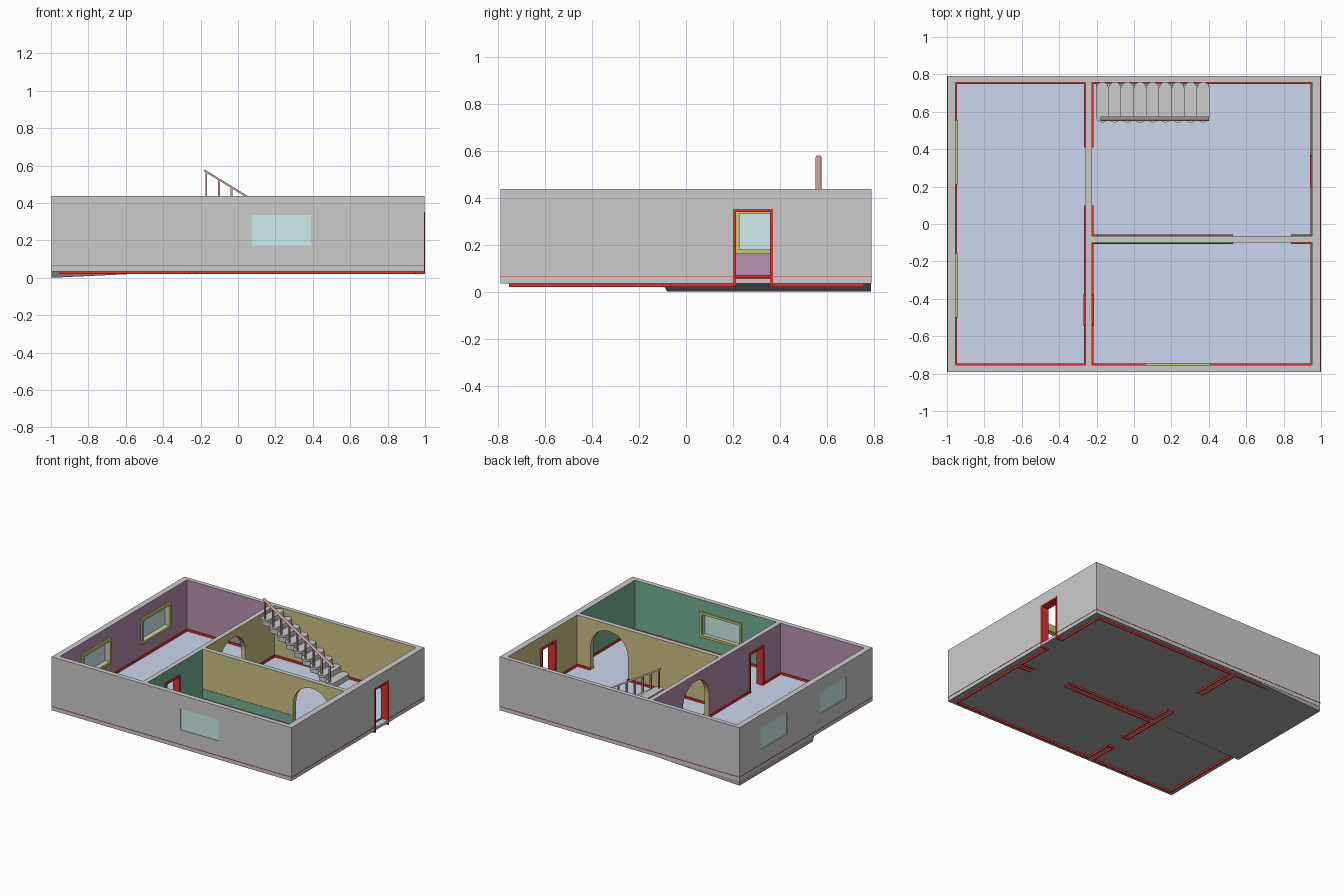
import bpy, bmesh, math
from mathutils import Vector

if "Cube" in bpy.data.objects:
    bpy.data.objects.remove(bpy.data.objects["Cube"])


def mat(name, rgb):
    m = bpy.data.materials.new(name)
    m.diffuse_color = (*rgb, 1)
    m.use_nodes = True
    m.node_tree.nodes["Principled BSDF"].inputs["Base Color"].default_value = m.diffuse_color
    return m


GREY = mat("wall_grey", (0.6, 0.6, 0.6))
DARK = mat("base_grey", (0.4, 0.4, 0.4))
PURPLE = mat("purple_paint", (0.48, 0.28, 0.43))
OLIVE = mat("olive_paint", (0.6, 0.53, 0.22))
GREEN = mat("green_paint", (0.17, 0.44, 0.29))
BLUE = mat("blue_floor", (0.6, 0.68, 0.85))
RED = mat("red_trim", (0.75, 0.03, 0.03))
LIME = mat("lime_frame", (0.55, 0.6, 0.15))
GLASS = mat("pale_glass", (0.62, 0.85, 0.85))
WOOD = mat("rail_wood", (0.6, 0.38, 0.36))


def finish(name, bm, m):
    bmesh.ops.recalc_face_normals(bm, faces=bm.faces)
    me = bpy.data.meshes.new(name)
    bm.to_mesh(me)
    bm.free()
    if m:
        me.materials.append(m)
    ob = bpy.data.objects.new(name, me)
    bpy.context.collection.objects.link(ob)
    return ob


def boxes(name, items, m=None):
    """One mesh of boxes given as (x0, x1, y0, y1, z0, z1)."""
    bm = bmesh.new()
    for x0, x1, y0, y1, z0, z1 in items:
        vs = bmesh.ops.create_cube(bm, size=1)["verts"]
        for v in vs:
            v.co = ((x0 + x1) / 2 + v.co.x * (x1 - x0),
                    (y0 + y1) / 2 + v.co.y * (y1 - y0),
                    (z0 + z1) / 2 + v.co.z * (z1 - z0))
    return finish(name, bm, m)


def prism(name, pts, offset, m=None):
    bm = bmesh.new()
    f = bm.faces.new([bm.verts.new(p) for p in pts])
    ext = bmesh.ops.extrude_face_region(bm, geom=[f], use_keep_orig=True)["geom"]
    for v in ext:
        if isinstance(v, bmesh.types.BMVert):
            v.co += Vector(offset)
    return finish(name, bm, m)


def arch_outline(a, b, z0, spring):
    r, c = (b - a) / 2, (a + b) / 2
    return [(a, z0)] + [(c - r * math.cos(t * math.pi / 20), spring + r * math.sin(t * math.pi / 20))
                        for t in range(21)] + [(b, z0)]


def frame(axis, a, b, z0, z1, t, d0, d1, sill=True):
    """Boxes round an opening that runs along x or y."""
    parts = [(a, a + t, z0, z1), (b - t, b, z0, z1), (a + t, b - t, z1 - t, z1)]
    if sill:
        parts.append((a + t, b - t, z0, z0 + t))
    return [(p, q, d0, d1, r, s) if axis == "x" else (d0, d1, p, q, r, s) for p, q, r, s in parts]


TOP, BOT, FLOOR = 0.437, 0.035, 0.055

# walls: solid block with the rooms and openings cut out
walls = boxes("walls", [(-0.998, 0.998, -0.79, 0.79, BOT, TOP)], GREY)
cutters = [
    boxes("cut_left_room", [(-0.955, -0.26, -0.753, 0.757, -0.1, 1)], PURPLE),
    boxes("cut_back_room", [(-0.225, 0.952, -0.065, 0.757, -0.1, 1)], OLIVE),
    boxes("cut_front_room", [(-0.225, 0.952, -0.753, -0.1, -0.1, 1)], GREEN),
    prism("cut_side_arch", [(-0.3, p, z) for p, z in arch_outline(0.1, 0.41, 0, 0.23)], (0.12, 0, 0), OLIVE),
    prism("cut_divider_arch", [(p, -0.2, z) for p, z in arch_outline(0.53, 0.84, 0, 0.23)], (0, 0.2, 0), OLIVE),
    boxes("cut_inner_door", [(-0.3, -0.2, -0.54, -0.38, FLOOR, 0.345)], GREY),
    boxes("cut_outer_door", [(0.9, 1.1, 0.205, 0.365, FLOOR, 0.345)], GREY),
    boxes("cut_front_window", [(0.075, 0.39, -0.9, -0.7, 0.175, 0.335)], GREY),
    boxes("cut_left_window_a", [(-1.1, -0.9, 0.225, 0.54, 0.175, 0.335)], GREY),
    boxes("cut_left_window_b", [(-1.1, -0.9, -0.485, -0.17, 0.175, 0.335)], GREY),
]
bpy.context.view_layer.objects.active = walls
for c in cutters:
    mod = walls.modifiers.new("cut", "BOOLEAN")
    mod.operation, mod.solver, mod.object = "DIFFERENCE", "EXACT", c
    mod.material_mode = "TRANSFER"
    bpy.ops.object.modifier_apply(modifier=mod.name)
    bpy.data.objects.remove(c)

# the front side of the divider is olive too, over a low green dado
slots = [m.name if m else "" for m in walls.data.materials]
for p in walls.data.polygons:
    if p.normal.y < -0.9 and abs(p.center.y + 0.1) < 0.005:
        p.material_index = slots.index("olive_paint")
boxes("green_dado", [(-0.225, 0.52, -0.103, -0.099, FLOOR, 0.14)], GREEN)

# floor, foundation slab and the sunken wedge below the left room
boxes("base_slab", [(-0.996, 0.996, -0.788, 0.788, 0.034, 0.05)], DARK)
boxes("floor", [(-0.98, 0.996, -0.775, 0.775, 0.05, FLOOR)], BLUE)
bm = bmesh.new()
ring = [[bm.verts.new(co) for co in ((-0.998, y + s, 0.0), (-0.998, y, 0.035), (-0.25, y, 0.035))]
        for y, s in ((-0.1, 0.02), (0.788, 0))]
for r in ring:
    bm.faces.new(r)
for i in range(3):
    j = (i + 1) % 3
    bm.faces.new((ring[0][i], ring[0][j], ring[1][j], ring[1][i]))
finish("sunken_wedge", bm, DARK)

# baseboards: runs along y at a fixed x, then along x at a fixed y
B0, B1, T = 0.02, 0.07, 0.008
runs = []
for x, spans in ((-0.955, [(-0.753, 0.757)]),
                 (-0.26 - T, [(-0.753, -0.545), (-0.375, 0.1), (0.41, 0.757)]),
                 (-0.225, [(-0.753, -0.545), (-0.375, -0.1), (-0.065, 0.1), (0.41, 0.757)]),
                 (0.952 - T, [(-0.753, -0.1), (-0.065, 0.2), (0.37, 0.757)])):
    runs += [(x, x + T, a, b, B0, B1) for a, b in spans]
for y, spans in ((-0.753, [(-0.955, -0.26), (-0.225, 0.952)]),
                 (-0.1 - T, [(-0.225, 0.53), (0.84, 0.952)]),
                 (-0.065, [(-0.225, 0.53), (0.84, 0.952)]),
                 (0.757 - T, [(-0.955, -0.26), (-0.225, 0.952)])):
    runs += [(a, b, y, y + T, B0, B1) for a, b in spans]
boxes("baseboards", runs, RED)

# thin red line round the outside
boxes("outer_line", [(-1, 1, -0.792, -0.785, 0.062, 0.065), (-1, 1, 0.785, 0.792, 0.062, 0.065),
                     (-1, -0.99, -0.79, 0.79, 0.062, 0.065), (0.99, 1, -0.79, 0.2, 0.062, 0.065),
                     (0.99, 1, 0.37, 0.79, 0.062, 0.065)], RED)

# door frames
boxes("outer_door_frame", frame("y", 0.2, 0.37, B0, 0.352, 0.013, 0.94, 1.0, False)
      + [(0.94, 0.952, 0.2, 0.37, 0.05, 0.06)], RED)
boxes("inner_door_frame", frame("y", -0.545, -0.375, B0, 0.352, 0.013, -0.27, -0.215, False), RED)

# windows: glass near the outside, lime frames on the inside
boxes("front_window_frame", frame("x", 0.06, 0.41, 0.16, 0.35, 0.018, -0.757, -0.742), LIME)
boxes("front_window_glass", [(0.07, 0.395, -0.786, -0.78, 0.17, 0.34)], GLASS)
for tag, y in (("back", 0.21), ("front", -0.5)):
    boxes(f"left_{tag}_window_frame", frame("y", y, y + 0.345, 0.16, 0.35, 0.018, -0.957, -0.942), LIME)
    boxes(f"left_{tag}_window_glass", [(-0.993, -0.987, y + 0.01, y + 0.335, 0.17, 0.34)], GLASS)

# staircase: round-ended treads on blocks, climbing toward -x
N, RUN, RISE = 9, 0.0675, 0.0415
posts, blocks = [], []
for i in range(N):
    x, z = 0.37 - i * RUN, FLOOR + (i + 1) * RISE
    r = 0.034
    end = [(math.cos(a * math.pi / 8) * r, math.sin(a * math.pi / 8) * r) for a in range(9)]
    tread = [(x + u, 0.725 + v, z - 0.016) for u, v in end] + [(x - u, 0.576 - v, z - 0.016) for u, v in end]
    prism(f"tread_{i + 1}", tread, (0, 0, 0.016))
    blocks.append((x - 0.032, x + 0.032, 0.575, 0.745, z - 0.06 if i else FLOOR, z - 0.015))
    posts.append((x - 0.005, x + 0.005, 0.557, 0.571, z - 0.005, z + 0.135))
boxes("stair_blocks", blocks)
boxes("rail_posts", posts, WOOD)

# sloping handrail with a rounded top
h = [(0.552, 0)] + [(0.564 - 0.012 * math.cos(a * math.pi / 8), 0.004 + 0.008 * math.sin(a * math.pi / 8))
                    for a in range(9)] + [(0.576, 0)]
slope = RISE / RUN
prism("handrail", [(-0.18, y, 0.568 + z) for y, z in h], (0.58, 0, -0.58 * slope), WOOD)
